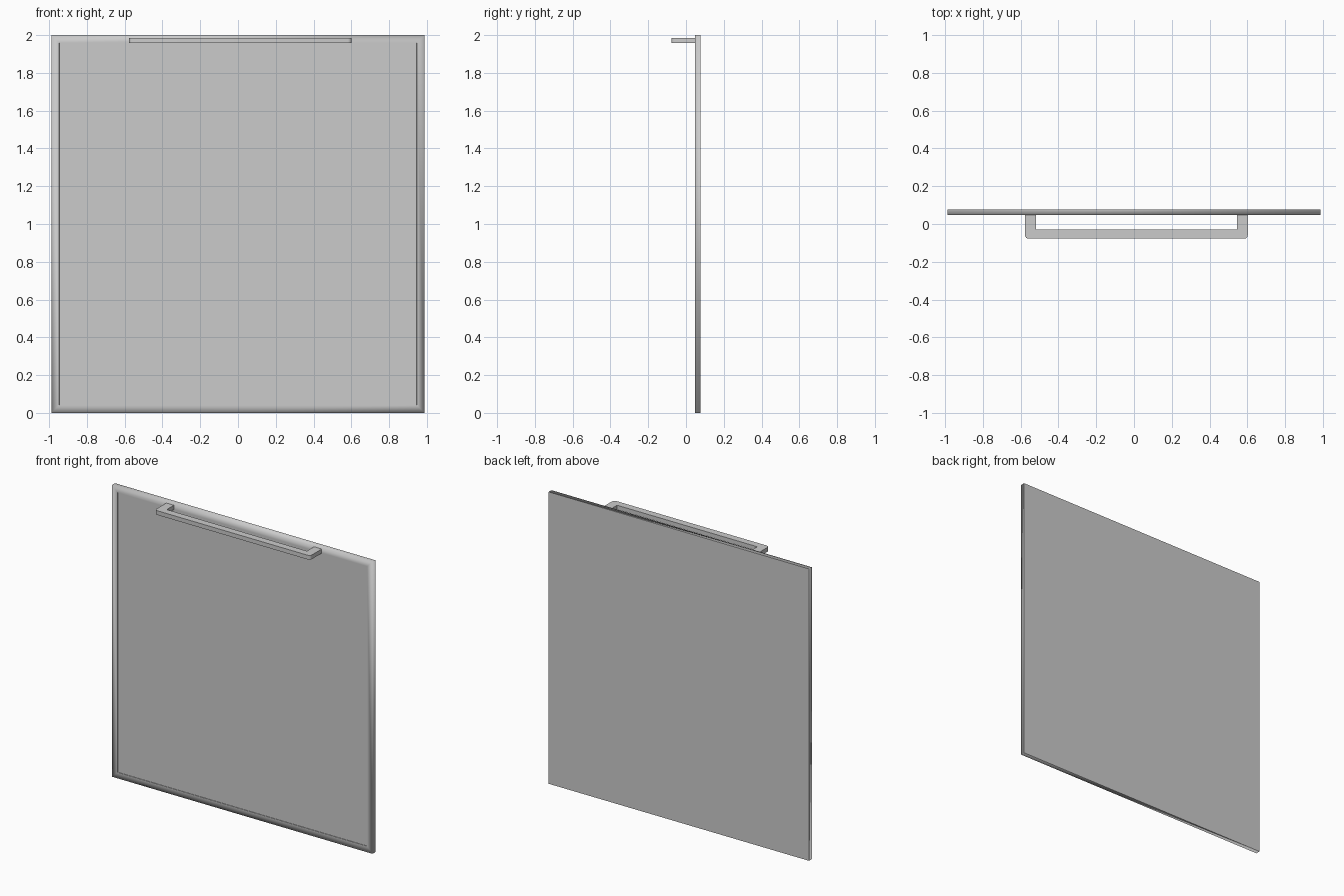
import bpy
import bmesh
from math import pi, cos, sin

if "Cube" in bpy.data.objects:
    bpy.data.objects.remove(bpy.data.objects["Cube"])


def add_object(name, bm):
    bmesh.ops.recalc_face_normals(bm, faces=bm.faces)
    mesh = bpy.data.meshes.new(name)
    bm.to_mesh(mesh)
    bm.free()
    obj = bpy.data.objects.new(name, mesh)
    bpy.context.collection.objects.link(obj)
    return obj


# Door panel: thin slab whose front has a soft border around a shallow field
FRONT, BACK = 0.047, 0.078
bm = bmesh.new()
bmesh.ops.create_cube(bm, size=1)
for v in bm.verts:
    v.co.x *= 1.975
    v.co.y = FRONT if v.co.y < 0 else BACK
    v.co.z = 2.0 if v.co.z > 0 else 0.0
bm.normal_update()
front = next(f for f in bm.faces if f.normal.y < -0.9)
back = next(f for f in bm.faces if f.normal.y > 0.9)
bmesh.ops.inset_region(bm, faces=[front], thickness=0.058)
bmesh.ops.inset_region(bm, faces=[front], thickness=0.0005)
for v in front.verts:
    v.co.y += 0.003

# Border shades smoothly into the sides; back and field stay crisp
for f in bm.faces:
    f.smooth = f not in (front, back)
for e in bm.edges:
    on_back = all(abs(v.co.y - BACK) < 1e-5 for v in e.verts)
    inner = all(abs(v.co.x) < 0.95 for v in e.verts)
    if on_back or inner:
        e.smooth = False
add_object("door_panel", bm)


# Handle: flat U-shaped bar with rounded outer corners, seen from above
X0, X1, Y0, Y1 = -0.577, 0.602, -0.078, FRONT
LEG, BAR_BACK, R = 0.058, -0.03, 0.02
Z0, Z1 = 1.957, 1.986


def corner(cx, cy, start, steps=4):
    return [(cx + R * cos(start + pi / 2 * i / steps),
             cy + R * sin(start + pi / 2 * i / steps)) for i in range(steps + 1)]


outline = [(X0, Y1)]
outline += corner(X0 + R, Y0 + R, pi)
outline += corner(X1 - R, Y0 + R, 1.5 * pi)
outline += [(X1, Y1), (X1 - LEG, Y1), (X1 - LEG, BAR_BACK),
            (X0 + LEG, BAR_BACK), (X0 + LEG, Y1)]
bm = bmesh.new()
base = bm.faces.new([bm.verts.new((x, y, Z0)) for x, y in outline])
top = bmesh.ops.extrude_face_region(bm, geom=[base], use_keep_orig=True)["geom"]
for v in top:
    if isinstance(v, bmesh.types.BMVert):
        v.co.z = Z1
handle = add_object("handle", bm)
bpy.context.view_layer.objects.active = handle
handle.select_set(True)
bpy.ops.object.shade_smooth_by_angle(angle=pi / 6)
